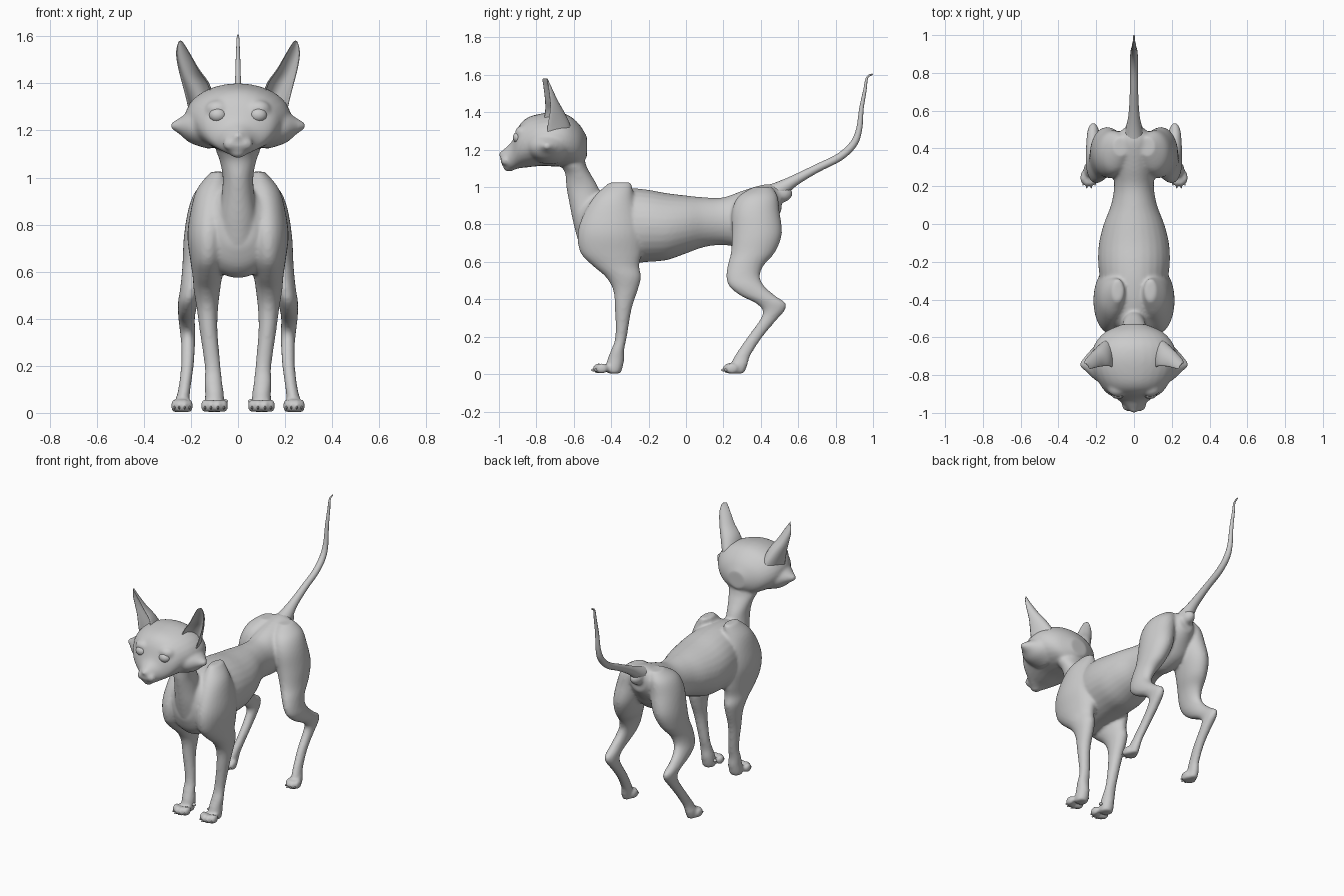
import bpy, bmesh, math
from mathutils import Matrix, Vector


def spline(rows, steps=4):
    """Catmull-Rom interpolation of number rows."""
    out = []
    for i in range(len(rows) - 1):
        a, b, c, d = (rows[min(max(j, 0), len(rows) - 1)] for j in range(i - 1, i + 3))
        for k in range(steps):
            t = k / steps
            out.append([0.5 * (2 * q + (r - p) * t + (2 * p - 5 * q + 4 * r - s) * t * t
                               + (3 * q - p - 3 * r + s) * t ** 3)
                        for p, q, r, s in zip(a, b, c, d)])
    return out + [list(rows[-1])]


def skin(bm, rings):
    """Join closed rings of points into a capped tube."""
    vs = [[bm.verts.new(p) for p in ring] for ring in rings]
    n = len(vs[0])
    for r0, r1 in zip(vs, vs[1:]):
        for i in range(n):
            bm.faces.new((r0[i], r0[(i + 1) % n], r1[(i + 1) % n], r1[i]))
    bm.faces.new(vs[0])
    bm.faces.new(vs[-1])


def loft(bm, axis, rows, side=1, n=28):
    """Elliptic rings; row = (position on axis, min a, max a, min b, max b)."""
    u, v = [i for i in range(3) if i != axis]
    rings = []
    for p, a0, a1, b0, b1 in spline(rows):
        ring = []
        for i in range(n):
            t = 2 * math.pi * i / n
            co = [0, 0, 0]
            co[axis] = p
            co[u] = (a0 + a1) / 2 + (a1 - a0) / 2 * math.cos(t)
            co[v] = (b0 + b1) / 2 + (b1 - b0) / 2 * math.sin(t)
            co[0] *= side
            ring.append(co)
        rings.append(ring)
    skin(bm, rings)


def ball(bm, c, r):
    m = Matrix.Translation(c) @ Matrix.Diagonal((*r, 1))
    bmesh.ops.create_uvsphere(bm, u_segments=24, v_segments=14, radius=1, matrix=m)


def finish(bm, name):
    bmesh.ops.recalc_face_normals(bm, faces=bm.faces)
    for f in bm.faces:
        f.smooth = True
    me = bpy.data.meshes.new(name)
    bm.to_mesh(me)
    bm.free()
    ob = bpy.data.objects.new(name, me)
    bpy.context.collection.objects.link(ob)
    return ob


body = bmesh.new()
# torso: (y, half width, bottom, top)
torso = [(-.575, .07, .70, .86), (-.54, .13, .62, .93), (-.48, .165, .575, .97),
         (-.40, .175, .58, .99), (-.30, .18, .59, .995), (-.20, .19, .60, .985),
         (-.10, .185, .61, .967), (0, .16, .645, .955), (.10, .122, .68, .945),
         (.20, .105, .69, .945), (.30, .115, .68, .98), (.40, .12, .72, 1.01),
         (.46, .10, .80, 1.015), (.51, .05, .87, .99)]
loft(body, 1, [(y, -w, w, a, b) for y, w, a, b in torso])
# tail root
ball(body, (0, .50, .965), (.045, .07, .05))
# neck: (z, half width, front, back)
neck = [(1.2, .10, -.70, -.55), (1.12, .095, -.67, -.535), (1.07, .078, -.645, -.51),
        (1.0, .065, -.64, -.47), (.92, .07, -.625, -.45), (.82, .08, -.605, -.45),
        (.72, .07, -.58, -.45)]
loft(body, 2, [(z, -w, w, a, b) for z, w, a, b in neck])
# skull and muzzle: (y, half width, bottom, top)
head = [(-.53, .06, 1.16, 1.27), (-.57, .15, 1.12, 1.335), (-.63, .205, 1.11, 1.385),
        (-.70, .225, 1.11, 1.40), (-.78, .215, 1.112, 1.392), (-.85, .18, 1.105, 1.37),
        (-.895, .145, 1.10, 1.325), (-.93, .085, 1.09, 1.245), (-.965, .05, 1.095, 1.21),
        (-.99, .025, 1.13, 1.19)]
loft(body, 1, [(y, -w, w, a, b) for y, w, a, b in head])
ball(body, (0, -.985, 1.175), (.022, .016, .016))
ball(body, (0, -.945, 1.108), (.035, .032, .026))

# legs: (z, centre x, half width, front, back)
fore = [(1.025, .085, .03, -.41, -.29), (.95, .105, .07, -.49, -.28), (.85, .12, .083, -.55, -.25),
        (.75, .125, .09, -.58, -.23), (.65, .128, .075, -.565, -.235), (.58, .13, .063, -.50, -.25),
        (.52, .132, .056, -.43, -.24), (.45, .13, .046, -.39, -.257), (.35, .125, .038, -.38, -.29),
        (.20, .108, .034, -.378, -.316), (.13, .105, .038, -.40, -.33), (.08, .10, .04, -.42, -.33),
        (.03, .10, .042, -.43, -.34), (.003, .10, .036, -.42, -.35)]
hind = [(1.0, .07, .04, .36, .46), (.95, .10, .075, .28, .49), (.87, .12, .09, .245, .50),
        (.75, .145, .085, .245, .513), (.65, .165, .07, .24, .475), (.58, .185, .055, .222, .415),
        (.52, .20, .047, .215, .395), (.47, .212, .043, .23, .42), (.42, .218, .037, .29, .476),
        (.38, .217, .034, .37, .533), (.34, .214, .032, .41, .528), (.29, .212, .03, .395, .485),
        (.20, .215, .027, .33, .41), (.10, .228, .026, .262, .345), (.05, .237, .03, .24, .33),
        (.003, .238, .028, .235, .31)]
cheek = [(.12, -.86, -.60, 1.12, 1.33), (.20, -.83, -.64, 1.145, 1.285),
         (.25, -.785, -.69, 1.185, 1.252), (.287, -.755, -.735, 1.209, 1.231)]
claws = bmesh.new()
eyes = bmesh.new()
for s in (1, -1):
    for leg in (fore, hind):
        loft(body, 2, [(z, x - w, x + w, a, b) for z, x, w, a, b in leg], s)
    loft(body, 0, cheek, s)
    # whisker pads and cheekbones
    ball(body, (s * .03, -.962, 1.143), (.034, .03, .03))
    ball(body, (s * .085, -.87, 1.29), (.055, .045, .04))
    # toes and claws
    for x, y, k in ((.10, -.45, 1), (.238, .245, .8)):
        for i, dx in enumerate((-.04, -.015, .015, .04)):
            mid = i in (1, 2)
            cx, cy = s * (x + dx * k), y - (.016 if mid else 0)
            ball(body, (cx, cy, .03), (.018 * k, .034, .029))
            ball(claws, (cx, cy - .03, .022), (.004, .012, .007))
    ball(claws, (s * .056, -.385, .05), (.013, .012, .009))
    # eyes
    ball(eyes, (s * .086, -.895, 1.265), (.037, .031, .031))

ob = finish(body, "cat_body")
rm = ob.modifiers.new("fuse", 'REMESH')
rm.mode = 'VOXEL'
rm.voxel_size = .009
rm.use_smooth_shade = True
sm = ob.modifiers.new("soften", 'SMOOTH')
sm.factor = .5
sm.iterations = 8
finish(claws, "claws")
finish(eyes, "eyes")

# ears: cupped shells; (z, inner x, outer x, front y, depth)
ear = [(1.25, .09, .205, -.765, .14), (1.32, .10, .22, -.765, .14), (1.40, .122, .24, -.752, .09),
       (1.46, .165, .255, -.752, .055), (1.53, .205, .265, -.76, .028), (1.582, .238, .252, -.768, .008)]
for s, name in ((1, "ear_left"), (-1, "ear_right")):
    bm = bmesh.new()
    rings = []
    for z, xi, xo, y, d in spline(ear, 3):
        c = Vector((s * (xi + xo) / 2, y + .012, z))
        w = Vector((s * (xo - xi) / 2, .014, 0))
        dep = Vector((-s * .15 * d, d, 0))
        arc = [math.pi * i / 10 for i in range(11)]
        outer = [c + w * math.cos(t) + dep * math.sin(t) for t in arc]
        inner = [c + w * .86 * math.cos(t) + dep * (.72 * math.sin(t) - .03) for t in reversed(arc)]
        rings.append(outer + inner)
    skin(bm, rings)
    e = finish(bm, name)
    e.modifiers.new("round", 'SUBSURF').levels = 1

# tail: (y, z, radius)
tail = [(.44, .955, .055), (.50, .985, .045), (.58, 1.035, .029), (.70, 1.10, .022), (.82, 1.16, .021),
        (.895, 1.23, .02), (.926, 1.31, .016), (.938, 1.42, .012), (.957, 1.52, .009),
        (.968, 1.585, .006), (.998, 1.604, .004)]
pts = spline(tail)
bm = bmesh.new()
rings = []
for i, (y, z, r) in enumerate(pts):
    a, b = pts[max(i - 1, 0)], pts[min(i + 1, len(pts) - 1)]
    t = Vector((0, b[0] - a[0], b[1] - a[1])).normalized()
    n = Vector((0, -t.z, t.y))
    rings.append([Vector((r * math.cos(k * math.pi / 8), y, z)) + n * r * math.sin(k * math.pi / 8)
                  for k in range(16)])
skin(bm, rings)
finish(bm, "tail")
